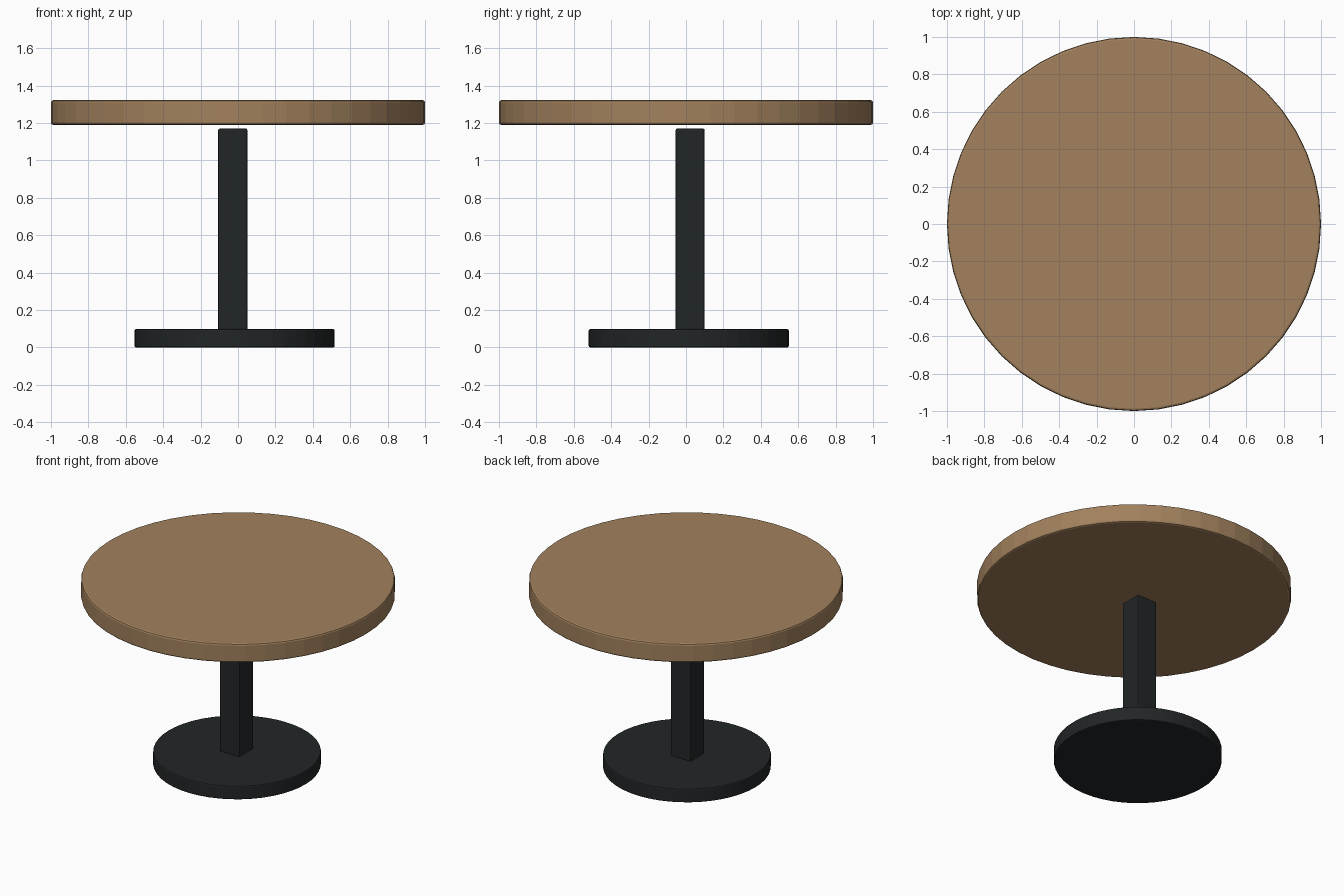
import bpy

if "Cube" in bpy.data.objects:
    bpy.data.objects.remove(bpy.data.objects["Cube"])


def material(name, color):
    m = bpy.data.materials.new(name)
    m.diffuse_color = (*color, 1)
    m.use_nodes = True
    m.node_tree.nodes["Principled BSDF"].inputs["Base Color"].default_value = m.diffuse_color
    return m


def finish(name, mat, bevel):
    ob = bpy.context.object
    ob.name = name
    ob.data.materials.append(mat)
    mod = ob.modifiers.new("soft_edge", 'BEVEL')
    mod.width = bevel
    mod.segments = 2
    mod.limit_method = 'ANGLE'
    return ob


def disc(name, x, y, z0, z1, radius, mat, bevel):
    bpy.ops.mesh.primitive_cylinder_add(
        vertices=48, radius=radius, depth=z1 - z0, location=(x, y, (z0 + z1) / 2))
    return finish(name, mat, bevel)


wood = material("wood", (0.36, 0.22, 0.11))
metal = material("dark_metal", (0.016, 0.019, 0.020))

# Round wooden top, floating slightly above the post
disc("table_top", 0, 0, 1.19, 1.322, 1.0, wood, 0.012)

# Round foot plate, slightly off centre
disc("base_plate", -0.018, 0.015, 0.0, 0.098, 0.535, metal, 0.008)

# Square post
z0, z1 = 0.09, 1.171
bpy.ops.mesh.primitive_cube_add(size=1, location=(-0.028, 0.022, (z0 + z1) / 2))
bpy.context.object.scale = (0.156, 0.156, z1 - z0)
bpy.ops.object.transform_apply(location=False, rotation=False, scale=True)
finish("post", metal, 0.01)
